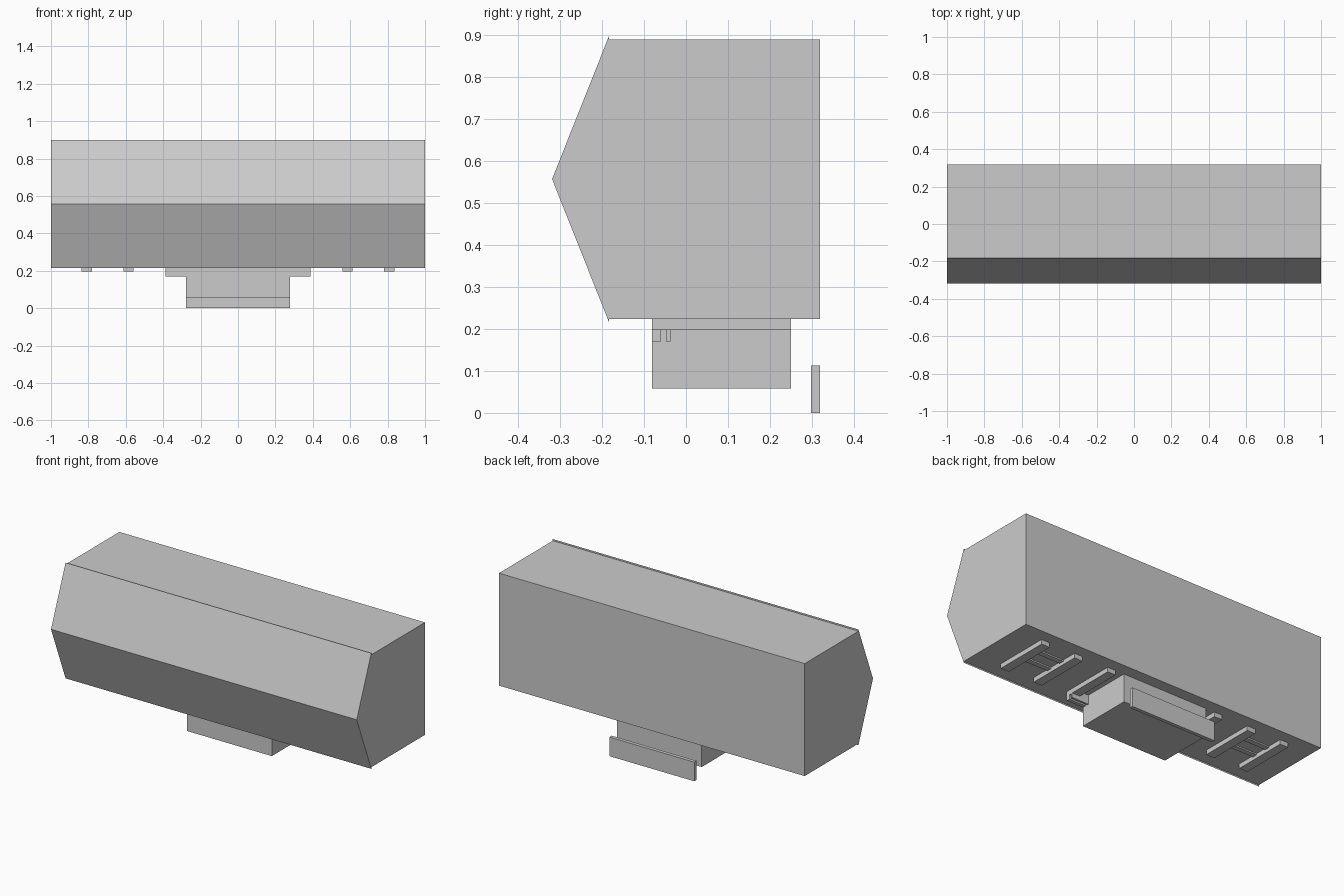
import bpy

if "Cube" in bpy.data.objects:
    bpy.data.objects.remove(bpy.data.objects["Cube"])


def box(name, x, y, z):
    """Box from (min, max) ranges on each axis."""
    bpy.ops.mesh.primitive_cube_add(
        size=1, location=[(a + b) / 2 for a, b in (x, y, z)])
    ob = bpy.context.object
    ob.name = name
    ob.scale = [b - a for a, b in (x, y, z)]
    bpy.ops.object.transform_apply(location=False, rotation=False, scale=True)
    return ob


def prism(name, profile, half_width):
    """Extrude a (y, z) profile along x."""
    n = len(profile)
    verts = [(s * half_width, y, z) for s in (-1, 1) for y, z in profile]
    faces = [tuple(range(n))[::-1], tuple(range(n, 2 * n))]
    faces += [(i, (i + 1) % n, n + (i + 1) % n, n + i) for i in range(n)]
    me = bpy.data.meshes.new(name)
    me.from_pydata(verts, [], faces)
    ob = bpy.data.objects.new(name, me)
    bpy.context.collection.objects.link(ob)
    return ob


BODY_BOTTOM = 0.224
DEPTH = (-0.081, 0.25)

# Main housing and the wedge on its front, slightly taller than the housing
box("housing", (-1, 1), (-0.183, 0.319), (BODY_BOTTOM, 0.889))
prism("front_wedge", [(-0.319, 0.557), (-0.183, 0.215), (-0.183, 0.899)], 1)

# Central block and the separate plate behind it
box("base_block", (-0.278, 0.278), DEPTH, (0.058, BODY_BOTTOM))
box("rear_plate", (-0.278, 0.278), (0.298, 0.319), (0, 0.113))

# Underside rails, rungs and hooks, repeated left and right
for side, s in (("right", 1), ("left", -1)):
    def pair(a, b):
        return tuple(sorted((s * a, s * b)))

    for i, (a, b) in enumerate([(0.781, 0.836), (0.558, 0.613), (0.335, 0.388)]):
        box(f"rail_{side}_{i}", pair(a, b), DEPTH, (0.197, BODY_BOTTOM))
    for i, y in enumerate([0.03, 0.13]):
        box(f"rung_{side}_{i}", pair(0.613, 0.781), (y, y + 0.03), (0.216, BODY_BOTTOM))
    for i, y in enumerate([(-0.081, -0.06), (-0.048, -0.037)]):
        box(f"hook_{side}_{i}", pair(0.278, 0.388), y, (0.17, BODY_BOTTOM))
